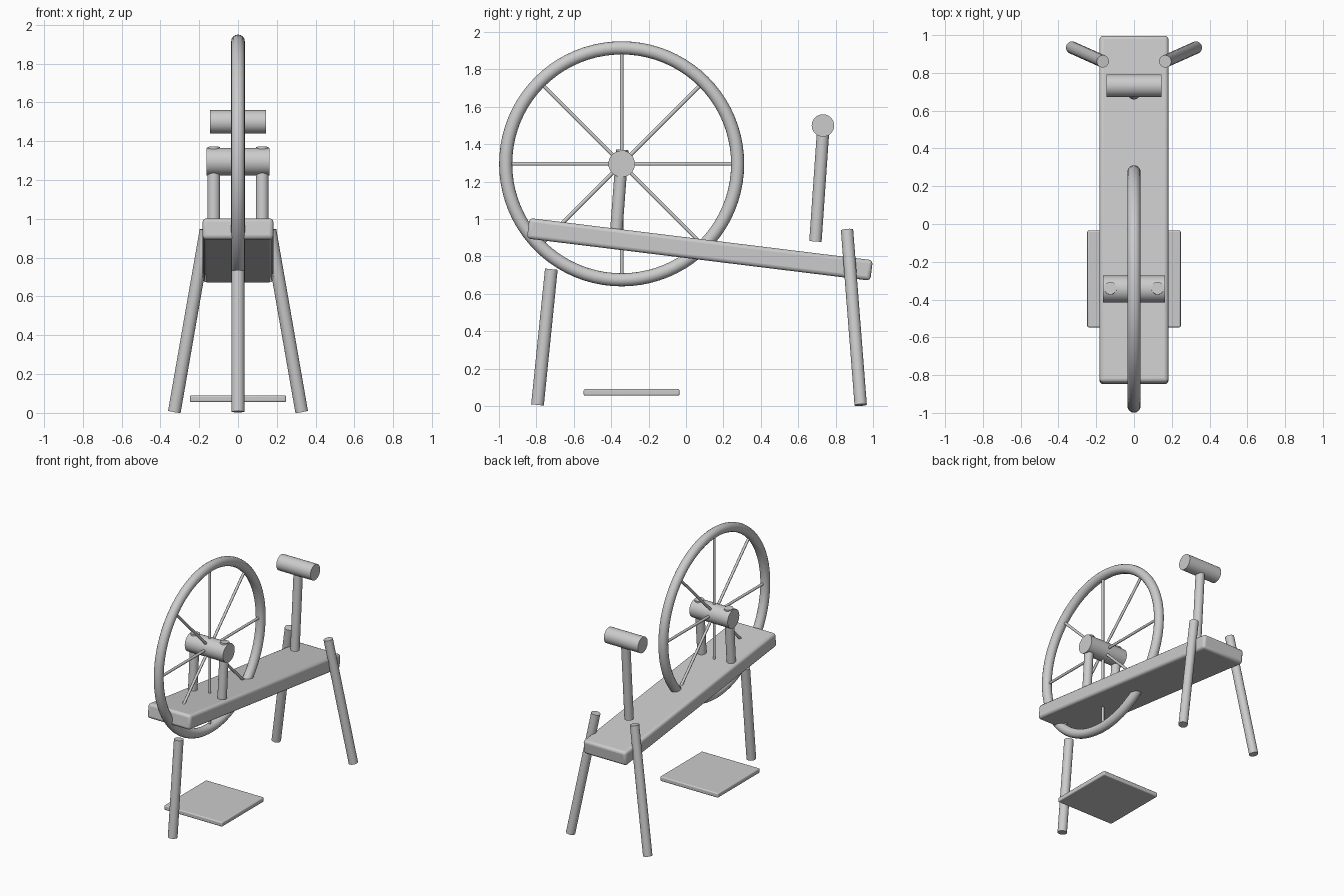
import bpy
import math
from mathutils import Vector

if "Cube" in bpy.data.objects:
    bpy.data.objects.remove(bpy.data.objects["Cube"])


def smooth(obj, name):
    obj.name = name
    bpy.ops.object.shade_smooth_by_angle(angle=math.radians(35))
    return obj


def rod(name, a, b, r, sides=24):
    """Cylinder running from point a to point b."""
    a, b = Vector(a), Vector(b)
    bpy.ops.mesh.primitive_cylinder_add(vertices=sides, radius=r, depth=(b - a).length, location=(a + b) / 2)
    obj = bpy.context.object
    obj.rotation_mode = 'QUATERNION'
    obj.rotation_quaternion = (b - a).to_track_quat('Z', 'Y')
    return smooth(obj, name)


def board(name, loc, size, bevel, tilt=0.0):
    """Box with rounded edges, tilted about x."""
    bpy.ops.mesh.primitive_cube_add(size=1, location=loc, rotation=(tilt, 0, 0))
    obj = bpy.context.object
    obj.scale = size
    bpy.ops.object.transform_apply(location=False, rotation=False, scale=True)
    mod = obj.modifiers.new("bevel", 'BEVEL')
    mod.width = bevel
    mod.segments = 3
    return smooth(obj, name)


HUB_Y, HUB_Z = -0.344, 1.295
RIM_R, RIM_T = 0.62, 0.035

# Sloping bench and foot treadle
board("bench", (0, 0.074, 0.838), (0.365, 1.85, 0.11), 0.02, math.radians(-7))
board("treadle", (0, -0.291, 0.073), (0.495, 0.512, 0.035), 0.008)

# Wheel rim
bpy.ops.mesh.primitive_torus_add(major_radius=RIM_R, minor_radius=RIM_T, major_segments=80, minor_segments=16,
                                 location=(0, HUB_Y, HUB_Z), rotation=(0, math.pi / 2, 0))
smooth(bpy.context.object, "wheel_rim")

# Hub and eight spokes
rod("wheel_hub", (-0.163, HUB_Y, HUB_Z), (0.163, HUB_Y, HUB_Z), 0.071, 32)
for i in range(8):
    t = i * math.pi / 4
    rod(f"spoke_{i + 1}", (0, HUB_Y, HUB_Z),
        (0, HUB_Y + RIM_R * math.cos(t), HUB_Z + RIM_R * math.sin(t)), 0.01, 12)

# Wheel uprights and rear legs, mirrored left and right
for side, s in (("left", -1), ("right", 1)):
    rod(f"wheel_upright_{side}", (s * 0.125, -0.374, 0.92), (s * 0.125, -0.34, 1.37), 0.033)
    rod(f"rear_leg_{side}", (s * 0.328, 0.934, 0.006), (s * 0.165, 0.861, 0.942), 0.033)

# Single front leg
rod("front_leg", (0, -0.794, 0.006), (0, -0.72, 0.732), 0.034)

# Spindle post and head
rod("spindle_post", (0, 0.692, 0.88), (0, 0.733, 1.47), 0.033)
rod("spindle_head", (-0.145, 0.732, 1.5), (0.145, 0.732, 1.5), 0.06, 32)
